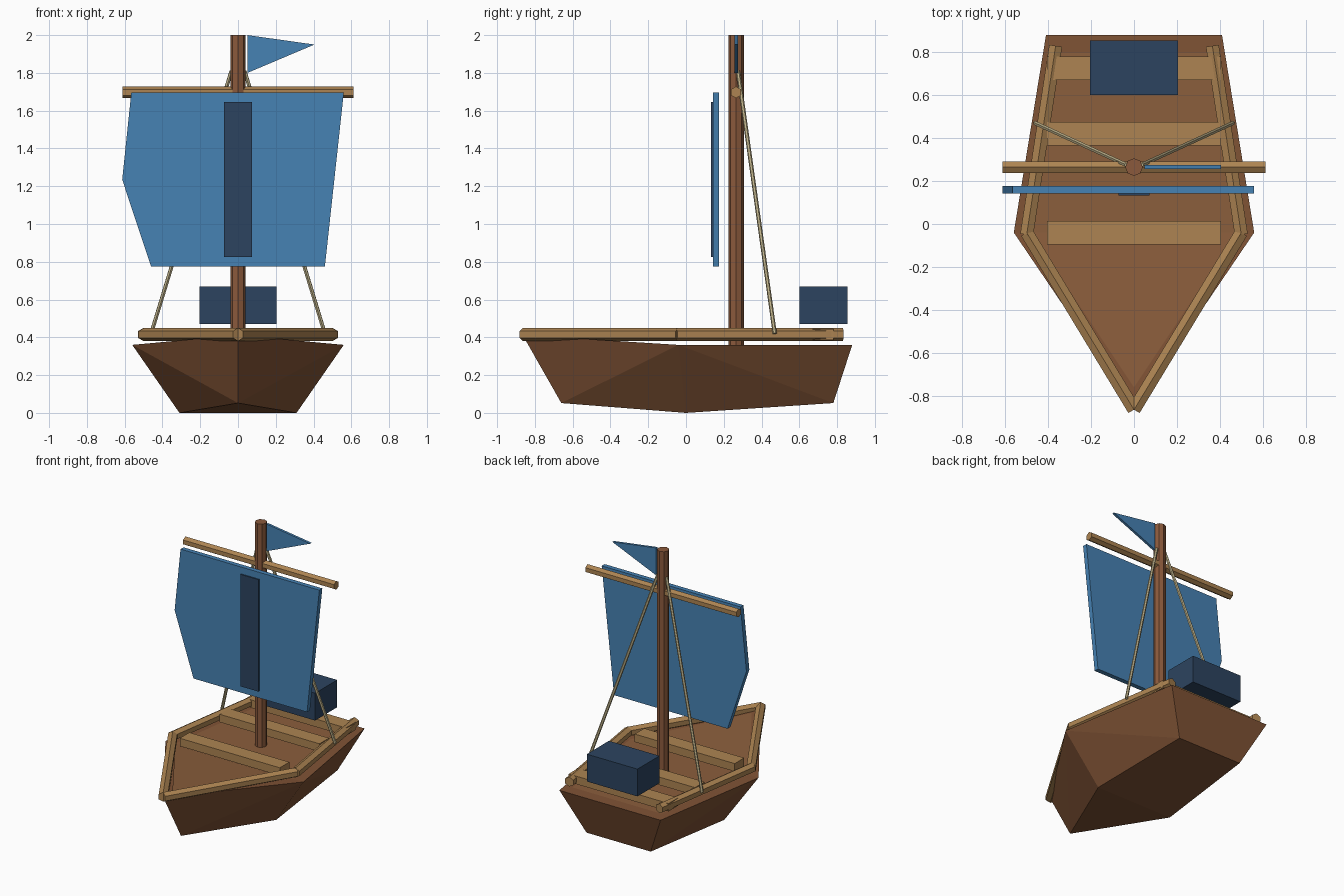
import bpy, bmesh
from mathutils import Vector

cube = bpy.data.objects.get("Cube")
if cube:
    bpy.data.objects.remove(cube, do_unlink=True)


def material(name, hexcode):
    """Flat material from an sRGB hex string."""
    rgb = [int(hexcode[i:i + 2], 16) / 255 for i in (0, 2, 4)]
    col = [c / 12.92 if c < 0.04 else ((c + 0.055) / 1.055) ** 2.4 for c in rgb] + [1]
    m = bpy.data.materials.new(name)
    m.use_nodes = True
    m.diffuse_color = col
    m.node_tree.nodes["Principled BSDF"].inputs["Base Color"].default_value = col
    return m


HULL = material("hull brown", "80532F".replace("2F", "35"))
DECK = material("deck brown", "8B5E3C")
MAST = material("mast brown", "8B5A3C")
WOOD = material("light wood", "AD8452")
SAIL = material("sail blue", "4682B4")
NAVY = material("navy", "2C4460")
ROPE = material("rope beige", "BFB28A")


def finish(name, bm, mat):
    bmesh.ops.recalc_face_normals(bm, faces=bm.faces)
    me = bpy.data.meshes.new(name)
    bm.to_mesh(me)
    bm.free()
    me.materials.append(mat)
    ob = bpy.data.objects.new(name, me)
    bpy.context.collection.objects.link(ob)
    return ob


def box(name, lo, hi, mat):
    bm = bmesh.new()
    bmesh.ops.create_cube(bm, size=1)
    lo, hi = Vector(lo), Vector(hi)
    bmesh.ops.scale(bm, vec=hi - lo, verts=bm.verts)
    bmesh.ops.translate(bm, vec=(lo + hi) / 2, verts=bm.verts)
    return finish(name, bm, mat)


def rod(name, a, b, r, sides, mat):
    """Prism from a to b; lying rods keep a ridge on top."""
    a, b = Vector(a), Vector(b)
    axis = (b - a).normalized()
    side = axis.cross((0, 0, 1))
    side = side.normalized() if side.length > 0.01 else Vector((1, 0, 0))
    up = side.cross(axis)
    bm = bmesh.new()
    bmesh.ops.create_cone(bm, cap_ends=True, segments=sides, radius1=r, radius2=r,
                          depth=(b - a).length)
    mid = (a + b) / 2
    for v in bm.verts:
        v.co = mid + side * v.co.x + up * v.co.y + axis * v.co.z
    return finish(name, bm, mat)


def plate(name, outline, y0, y1, mat):
    """Flat upright panel: x,z outline given thickness along y."""
    bm = bmesh.new()
    face = bm.faces.new([bm.verts.new((x, y0, z)) for x, z in outline])
    ext = bmesh.ops.extrude_face_region(bm, geom=[face])
    verts = [g for g in ext["geom"] if isinstance(g, bmesh.types.BMVert)]
    bmesh.ops.translate(bm, vec=(0, y1 - y0, 0), verts=verts)
    if face.is_valid and not any(len(e.link_faces) > 1 for e in face.edges):
        bm.faces.new(list(reversed(face.verts)))
    return finish(name, bm, mat)


# Faceted hull
bm = bmesh.new()
bow_t = bm.verts.new((0, -0.865, 0.412))
bow_b = bm.verts.new((0, -0.66, 0.052))
ribs = {}
for s in (1, -1):
    ribs[s] = [bm.verts.new((s * x, y, z)) for x, y, z in
               ((0.56, -0.04, 0.36), (0.31, 0, 0), (0.41, 0.88, 0.36), (0.26, 0.78, 0.052))]
for s in (1, -1):
    mt, mb, st, sb = ribs[s]
    for f in ((bow_t, bow_b, mt), (bow_b, mb, mt), (mt, mb, sb), (mt, sb, st)):
        bm.faces.new(f)
(lmt, lmb, lst, lsb), (rmt, rmb, rst, rsb) = ribs[1], ribs[-1]
for f in ((bow_b, lmb, rmb), (lmb, lsb, rsb, rmb), (lsb, lst, rst, rsb),
          (bow_t, lmt, rmt), (lmt, lst, rst, rmt)):
    bm.faces.new(f)
finish("hull", bm, HULL)

# Deck planking panel just above the hull top
bm = bmesh.new()
bow = bm.verts.new((0, -0.76, 0.41))
mid = [bm.verts.new((s * 0.48, -0.04, 0.364)) for s in (1, -1)]
aft = [bm.verts.new((s * 0.36, 0.8, 0.364)) for s in (1, -1)]
bm.faces.new((bow, mid[0], mid[1]))
bm.faces.new((mid[0], aft[0], aft[1], mid[1]))
finish("deck", bm, DECK)

# Gunwale rails and stay ropes on both sides
for s, label in ((1, "left"), (-1, "right")):
    rod("bow_rail_" + label, (0, -0.865, 0.415), (s * 0.5, -0.04, 0.415), 0.035, 6, WOOD)
    rod("stern_rail_" + label, (s * 0.5, -0.05, 0.415), (s * 0.365, 0.83, 0.415), 0.035, 6, WOOD)
    rod("stay_rope_" + label, (s * 0.035, 0.275, 1.81), (s * 0.46, 0.47, 0.42), 0.011, 6, ROPE)

# Benches and stern chest
for i, y in enumerate((-0.04, 0.42, 0.725)):
    box(f"bench_{i + 1}", (-0.405, y - 0.055, 0.385), (0.405, y + 0.055, 0.443), WOOD)
box("chest", (-0.205, 0.6, 0.47), (0.205, 0.855, 0.67), NAVY)

# Mast and yard
rod("mast", (0, 0.265, 0.36), (0, 0.265, 2), 0.041, 8, MAST)
rod("yard", (-0.612, 0.265, 1.697), (0.612, 0.265, 1.697), 0.031, 6, WOOD)

# Sail with centre stripe, and pennant
plate("sail", [(-0.565, 1.695), (0.56, 1.695), (0.46, 0.775), (-0.46, 0.775),
               (-0.613, 1.235)], 0.142, 0.176, SAIL)
box("sail_stripe", (-0.073, 0.133, 0.825), (0.073, 0.1425, 1.645), NAVY)
plate("pennant", [(0.05, 2), (0.405, 1.95), (0.05, 1.8)], 0.257, 0.275, SAIL)
